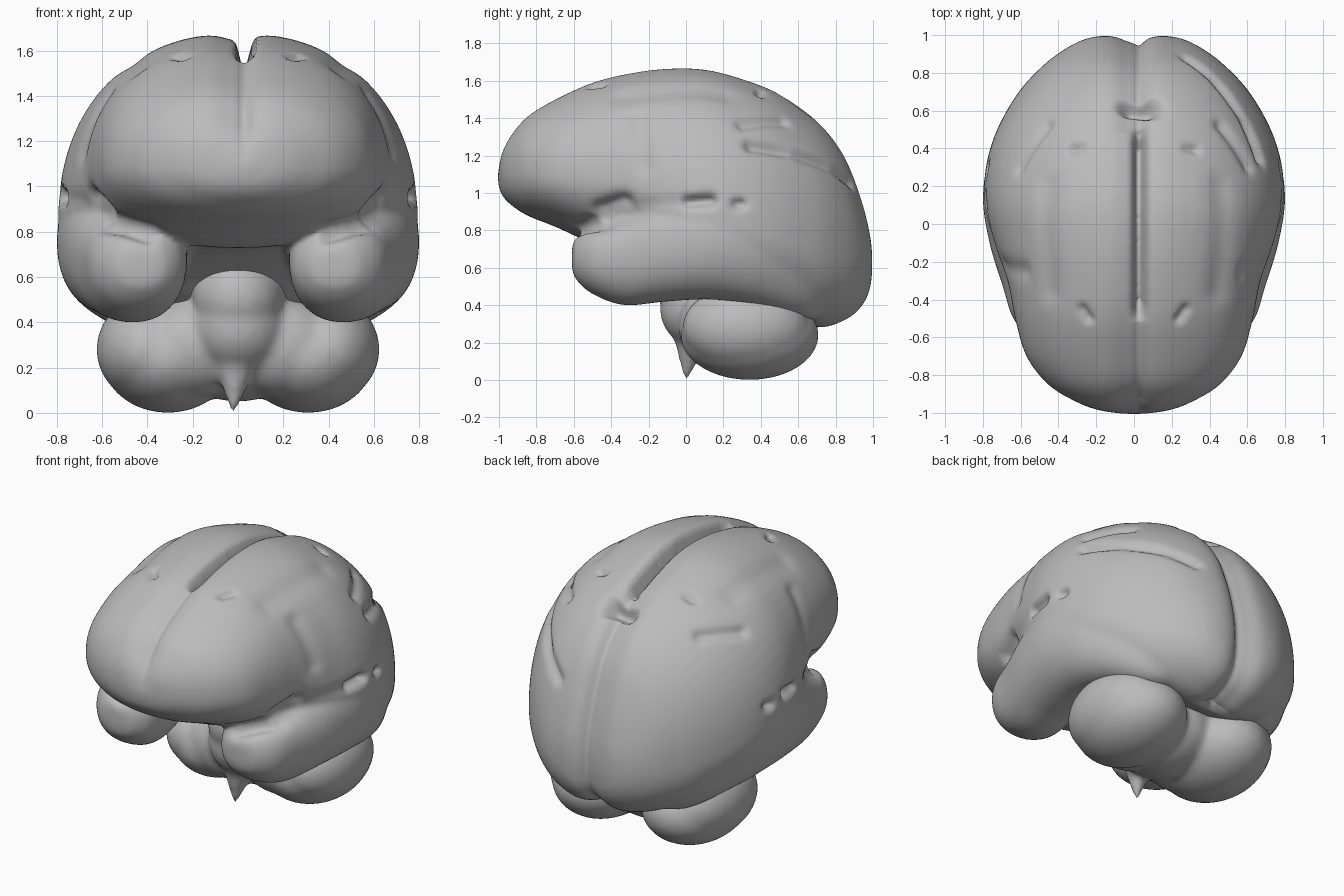
import bpy, bmesh, math
from mathutils import Vector
from mathutils.geometry import intersect_point_line

default = bpy.data.objects.get("Cube")
if default:
    bpy.data.objects.remove(default)

grey = bpy.data.materials.new("soft grey")
grey.use_nodes = True
grey.diffuse_color = (0.5, 0.5, 0.5, 1)
grey.node_tree.nodes["Principled BSDF"].inputs["Base Color"].default_value = (0.5, 0.5, 0.5, 1)


def spline(rows, steps=6):
    """Smooth curve through rows of numbers."""
    out = []
    for i in range(len(rows) - 1):
        a, b, c, d = rows[max(i - 1, 0)], rows[i], rows[i + 1], rows[min(i + 2, len(rows) - 1)]
        for k in range(steps):
            t = k / steps
            out.append([q + t / 2 * (r - p + t * (2 * p - 5 * q + 4 * r - s + t * (3 * q - p - 3 * r + s)))
                        for p, q, r, s in zip(a, b, c, d)])
    return out + [rows[-1]]


def loft(bm, stations, side=1, power=2.2, count=64):
    """Skin rounded rings given as (y, centre x, half width, bottom, widest height, top)."""
    rings = []
    for y, cx, w, low, mid, high in spline(stations):
        ring = []
        for i in range(count):
            a = math.tau * i / count
            c, s = math.cos(a), math.sin(a)
            x = cx + w * math.copysign(abs(c) ** (2 / power), c)
            z = mid + ((high - mid) if s > 0 else (low - mid)) * abs(s) ** (2 / power)
            ring.append(bm.verts.new((side * x, y, z)))
        rings.append(ring)
    for a, b in zip(rings, rings[1:]):
        for i in range(count):
            j = (i + 1) % count
            bm.faces.new((a[i], a[j], b[j], b[i]))
    bm.faces.new(rings[0])
    bm.faces.new(rings[-1])


def ellipsoid(bm, centre, radii):
    made = bmesh.ops.create_uvsphere(bm, u_segments=48, v_segments=24, radius=1)["verts"]
    bmesh.ops.scale(bm, vec=radii, verts=made)
    bmesh.ops.translate(bm, vec=centre, verts=made)


def finish(name, bm, voxel, smoothing):
    """Fuse the overlapping lobes into one soft skin."""
    bmesh.ops.recalc_face_normals(bm, faces=bm.faces)
    mesh = bpy.data.meshes.new(name)
    bm.to_mesh(mesh)
    bm.free()
    obj = bpy.data.objects.new(name, mesh)
    bpy.context.collection.objects.link(obj)
    remesh = obj.modifiers.new("fuse", "REMESH")
    remesh.mode = "VOXEL"
    remesh.voxel_size = voxel
    soften = obj.modifiers.new("soften", "SMOOTH")
    soften.factor = 0.5
    soften.iterations = smoothing
    bpy.context.view_layer.update()
    fused = bpy.data.meshes.new_from_object(obj.evaluated_get(bpy.context.evaluated_depsgraph_get()))
    obj.modifiers.clear()
    obj.data = fused
    fused.name = name
    fused.materials.clear()
    fused.materials.append(grey)
    fused.shade_smooth()
    return obj


# Cerebrum: main body, front to back
body = [
    (-1.005, 0, .06, 1.05, 1.11, 1.17), (-.985, 0, .19, .99, 1.11, 1.24),
    (-.94, 0, .31, .94, 1.11, 1.32), (-.85, 0, .455, .88, 1.11, 1.42),
    (-.7, 0, .57, .82, 1.1, 1.51), (-.5, 0, .63, .735, 1.09, 1.6),
    (-.3, 0, .67, .72, 1.05, 1.65), (-.1, 0, .74, .62, .95, 1.675),
    (.1, 0, .79, .47, .87, 1.67), (.3, 0, .785, .42, .81, 1.62),
    (.5, 0, .725, .35, .76, 1.54), (.7, 0, .61, .27, .72, 1.4),
    (.84, 0, .48, .3, .68, 1.23), (.93, 0, .36, .36, .65, 1.02),
    (.985, 0, .24, .45, .63, .82), (1.005, 0, .08, .57, .62, .68)]
# Temporal lobe, mirrored to both sides
temporal = [
    (-.61, .43, .05, .6, .65, .71), (-.59, .43, .12, .54, .65, .77), (-.5, .44, .2, .46, .66, .84),
    (-.33, .46, .235, .4, .68, .9), (-.1, .505, .26, .42, .72, 1.0), (.15, .535, .265, .43, .76, 1.05),
    (.4, .49, .26, .39, .74, 1.0), (.65, .36, .24, .32, .68, .9), (.8, .27, .15, .38, .62, .75)]

bm = bmesh.new()
loft(bm, body)
for side in (-1, 1):
    loft(bm, temporal, side)
cerebrum = finish("cerebrum", bm, .018, 8)

# Creases: start, end, width, depth, all mirrored
side_creases = [
    ((.4, -.6, .79), (.62, -.45, .85), .04, .04),
    ((.62, -.45, .88), (.68, -.35, .93), .055, .09),
    ((.69, -.3, .93), (.8, 0, .95), .04, .015),
    ((.78, 0, .95), (.79, .13, .96), .03, .06),
    ((.79, .27, .94), (.77, .3, .94), .025, .04),
    ((.6, .3, 1.36), (.46, .52, 1.38), .035, .025),
    ((.46, .2, 1.53), (.44, -.35, 1.51), .07, .015),
    ((.58, -.25, 1.4), (.68, -.22, 1.15), .05, .015),
    ((.33, .4, 1.54), (.29, .41, 1.56), .025, .04),
    ((.27, -.45, 1.57), (.24, -.5, 1.57), .025, .025)]
creases = [(Vector((m * a[0], a[1], a[2])), Vector((m * b[0], b[1], b[2])), w, d)
           for a, b, w, d in side_creases for m in (-1, 1)]
# Curved fold behind the left crown
fold = [Vector(p) for p in ((.67, .35, 1.25), (.59, .58, 1.22), (.42, .8, 1.14), (.28, .9, 1.06))]
creases += [(a, b, .035, .035) for a, b in zip(fold, fold[1:])]
# Deep hollow at the crown
creases.append((Vector((-.02, .63, 1.46)), Vector((.07, .62, 1.46)), .06, .11))


def press(p):
    """Depth of the folds at one point on the skin."""
    depth = 0
    for a, b, width, amount in creases:
        near, t = intersect_point_line(p, a, b)
        near = a.lerp(b, min(1, max(0, t)))
        depth = max(depth, amount * math.exp(-((p - near).length / width) ** 2))
    # Long cleft between the hemispheres, fading out low on the forehead
    if p.z > 1 or p.y > .7:
        fade = min(1, max(0, (p.z - 1.1) * 5)) if p.y < 0 else 1
        opened = min(1, max(0, (.53 - abs(p.y)) * 12))
        broad = .045 if p.y > .5 else .03
        depth = max(depth, fade * (broad * math.exp(-(p.x / .09) ** 2)
                    + (.02 + .12 * opened) * math.exp(-((p.x - .03) / .027) ** 2)))
    return depth


moved = [(v, v.normal.copy() * press(v.co)) for v in cerebrum.data.vertices]
for v, shift in moved:
    v.co -= shift

# Cerebellum: two rounded lobes, bridged to the tapering brain stem
bm = bmesh.new()
for side in (-1, 1):
    ellipsoid(bm, (side * .31, .34, .24), (.29, .37, .24))
    ellipsoid(bm, (side * .4, .32, .28), (.225, .34, .23))
    ellipsoid(bm, (side * .19, .16, .29), (.25, .2, .22))
ellipsoid(bm, (0, .28, .27), (.28, .3, .22))
ellipsoid(bm, (0, .05, .51), (.2, .21, .2))
ellipsoid(bm, (0, .14, .58), (.25, .23, .17))
ellipsoid(bm, (0, .1, .38), (.22, .24, .22))
cone = bmesh.ops.create_cone(bm, cap_ends=True, segments=32, radius1=.012, radius2=.17, depth=.42)["verts"]
for v in cone:
    v.co += Vector((-.02, 0, .21) if v.co.z < 0 else (0, .06, .21))
finish("cerebellum_and_stem", bm, .018, 12)
